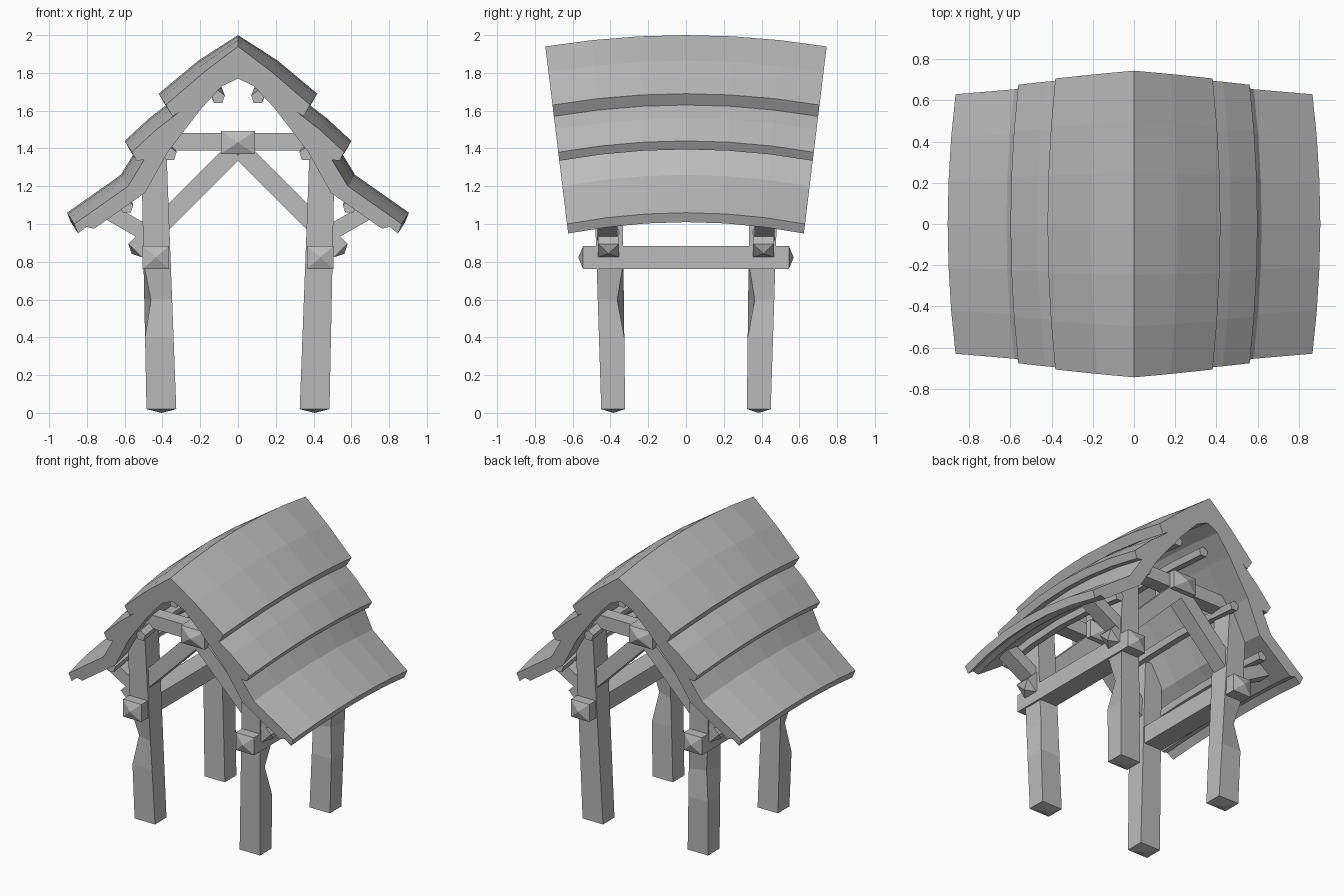
import bpy, bmesh, math
from mathutils import Vector

cube = bpy.data.objects.get("Cube")
if cube:
    bpy.data.objects.remove(cube, do_unlink=True)

GREY = (0.5, 0.5, 0.5, 1)
mat = bpy.data.materials.new("plain_grey")
mat.use_nodes = True
mat.diffuse_color = GREY
mat.node_tree.nodes["Principled BSDF"].inputs["Base Color"].default_value = GREY


def loft(name, rings, tip_start=None, tip_end=None):
    """Skin a list of matching rings; ends are flat or drawn to a point."""
    bm = bmesh.new()
    loops = [[bm.verts.new(p) for p in ring] for ring in rings]
    n = len(loops[0])
    for a, b in zip(loops, loops[1:]):
        for i in range(n):
            j = (i + 1) % n
            bm.faces.new((a[i], a[j], b[j], b[i]))
    for ring, tip in ((loops[0], tip_start), (loops[-1], tip_end)):
        if tip is None:
            bm.faces.new(ring)
        else:
            apex = bm.verts.new(tip)
            for i in range(n):
                bm.faces.new((ring[i], ring[(i + 1) % n], apex))
    bmesh.ops.recalc_face_normals(bm, faces=bm.faces)
    mesh = bpy.data.meshes.new(name)
    bm.to_mesh(mesh)
    bm.free()
    mesh.materials.append(mat)
    obj = bpy.data.objects.new(name, mesh)
    bpy.context.collection.objects.link(obj)
    return obj


def bar(name, a, b, width, height, tip=0.0):
    """Square timber from a to b, with optional pyramid ends."""
    a, b = Vector(a), Vector(b)
    d = (b - a).normalized()
    side = Vector((1, 0, 0)) if abs(d.y) > 0.5 else Vector((0, 1, 0))
    up = d.cross(side)
    corners = [side * (sx * width / 2) + up * (sz * height / 2)
               for sx, sz in ((-1, -1), (1, -1), (1, 1), (-1, 1))]
    rings = [[p + c for c in corners] for p in (a, b)]
    return loft(name, rings, a - d * tip if tip else None, b + d * tip if tip else None)


# Roof: stepped half profile, mirrored, swept along y with a sagging bow
outer = [(0, 2.0), (.21, 1.865), (.42, 1.69), (.385, 1.63), (.34, 1.66), (.47, 1.56),
         (.60, 1.44), (.575, 1.395), (.535, 1.40), (.62, 1.26), (.905, 1.06), (.885, 1.01), (.84, 1.045)]
inner = [(.80, 1.035), (.53, 1.225), (.41, 1.44), (.23, 1.67), (.10, 1.79), (0, 1.83)]
half = outer + inner
section = half + [(-x, z) for x, z in reversed(half[1:-1])]


def roof_point(x, z, t):
    shrink = min(abs(x) * 0.15, 0.038) * t * t
    return (x - math.copysign(shrink, x), t * (0.63 + (z - 1.06) * 0.122), z - 0.06 * t * t)


SEGMENTS = 6
loft("roof", [[roof_point(x, z, -1 + 2 * k / SEGMENTS) for x, z in section]
              for k in range(SEGMENTS + 1)])

for sx, side in ((1, "left"), (-1, "right")):
    # Five-sided purlins following the bow of the roof
    for label, px, pz in (("upper", .105, 1.67), ("middle", .36, 1.37), ("lower", .59, 1.09)):
        rings = []
        for t in (-1, -.5, 0, .5, 1):
            lift = 0.04 * (1 - t * t)
            rings.append([(sx * (px + lift * .4 + .037 * math.sin(k * math.tau / 5)), t * .56,
                           pz + lift + .037 * math.cos(k * math.tau / 5)) for k in range(5)])
        loft(f"{label}_purlin_{side}", rings)

    # Long side beam with pointed ends
    bar(f"side_beam_{side}", (sx * .435, -.545, .823), (sx * .435, .545, .823), .14, .122, .025)

    for sy, end in ((-1, "front"), (1, "back")):
        # Leaning post, with a chipped outer corner
        rings = []
        for z, chip in ((.02, 0), (.4, 0), (.6, .035), (.8, 0), (1.37, 0)):
            f = z / 1.37
            cx, cy = .405 + .04 * f, .385 + .03 * f
            hx, hy = .079 - .012 * f, .063 + .014 * f
            ring = []
            for ox, oy in ((-1, -1), (1, -1), (1, 1), (-1, 1)):
                cut = chip if (ox > 0 and oy * sy > 0 and sx * sy < 0) or \
                              (ox > 0 and oy * sy < 0 and sx * sy > 0) else 0
                ring.append((sx * (cx + ox * (hx - cut)), sy * (cy + oy * (hy - cut)), z))
            rings.append(ring)
        loft(f"{end}_post_{side}", rings, (sx * .405, sy * .385, 0))

        # Brace from the king block down through the post
        bar(f"{end}_brace_{side}", (sx * .02, sy * .41, 1.385), (sx * .545, sy * .41, .86), .11, .10, .025)
        # Strut carrying the eave
        bar(f"{end}_eave_strut_{side}", (sx * .44, sy * .415, .925), (sx * .72, sy * .415, 1.085), .105, .085)

for sy, end in ((-1, "front"), (1, "back")):
    # Tie beam and its pointed king block
    bar(f"{end}_tie_beam", (-.42, sy * .41, 1.435), (.42, sy * .41, 1.435), .10, .093)
    bar(f"{end}_king_block", (0, sy * .32, 1.432), (0, sy * .50, 1.432), .18, .122, .03)
